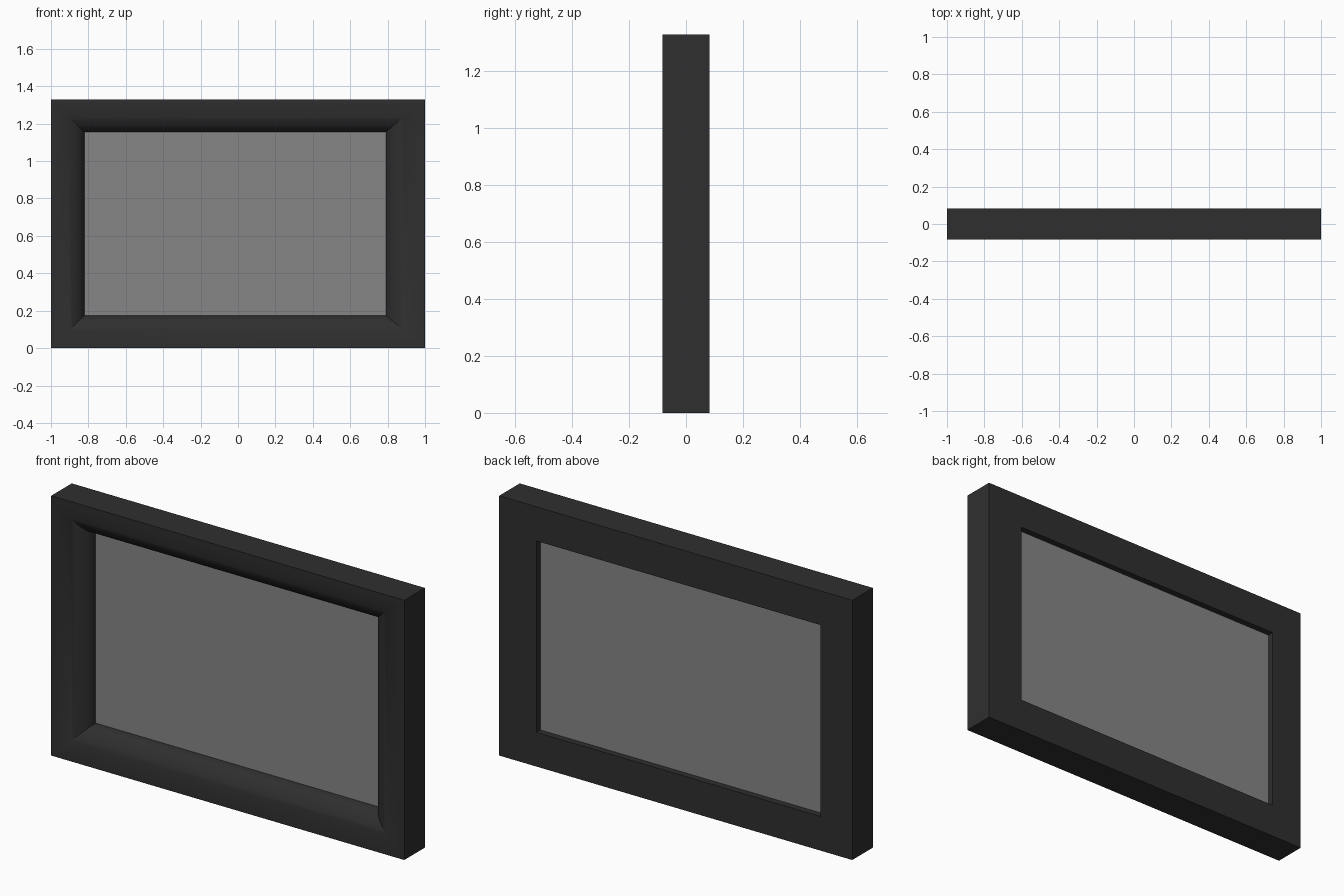
import bpy, bmesh, math

cube = bpy.data.objects.get("Cube")
if cube:
    bpy.data.objects.remove(cube, do_unlink=True)

DEPTH = 0.083            # half thickness of the frame
OUTER = (-1.0, 1.0, 0.0, 1.33)
INNER = (-0.82, 0.79, 0.175, 1.155)
PANE_FRONT, PANE_BACK = 0.02, 0.05
STEPS = 16


def material(name, grey):
    mat = bpy.data.materials.new(name)
    mat.use_nodes = True
    colour = (grey, grey, grey, 1)
    mat.diffuse_color = colour
    mat.node_tree.nodes["Principled BSDF"].inputs["Base Color"].default_value = colour
    return mat


def finish(name, bm, mat):
    bmesh.ops.recalc_face_normals(bm, faces=bm.faces)
    mesh = bpy.data.meshes.new(name)
    bm.to_mesh(mesh)
    bm.free()
    mesh.materials.append(mat)
    obj = bpy.data.objects.new(name, mesh)
    bpy.context.collection.objects.link(obj)
    return obj


def ring(bm, t, y):
    """Rectangle of four corners, t of the way from outer to inner edge."""
    x0, x1, z0, z1 = (a + (b - a) * t for a, b in zip(OUTER, INNER))
    return [bm.verts.new((x, y, z)) for x, z in ((x0, z0), (x1, z0), (x1, z1), (x0, z1))]


# Mitred frame: flat sides and back, rounded front falling to the pane
profile = [(0, DEPTH)]
for i in range(STEPS + 1):
    a = math.pi / 2 * i / STEPS
    profile.append((math.sin(a), -DEPTH + (PANE_FRONT + DEPTH) * (1 - math.cos(a))))
profile.append((1, DEPTH))

bm = bmesh.new()
rings = [ring(bm, t, y) for t, y in profile]
for r, s in zip(rings, rings[1:] + rings[:1]):
    for k in range(4):
        n = (k + 1) % 4
        bm.faces.new((r[k], r[n], s[n], s[k]))
frame = finish("frame", bm, material("charcoal", 0.028))

bpy.ops.object.select_all(action="DESELECT")
frame.select_set(True)
bpy.context.view_layer.objects.active = frame
bpy.ops.object.shade_smooth_by_angle(angle=math.radians(30))

# Pane filling the opening
bm = bmesh.new()
front, back = ring(bm, 1, PANE_FRONT), ring(bm, 1, PANE_BACK)
bm.faces.new(front)
bm.faces.new(back)
for k in range(4):
    n = (k + 1) % 4
    bm.faces.new((front[k], front[n], back[n], back[k]))
finish("pane", bm, material("grey", 0.24))
